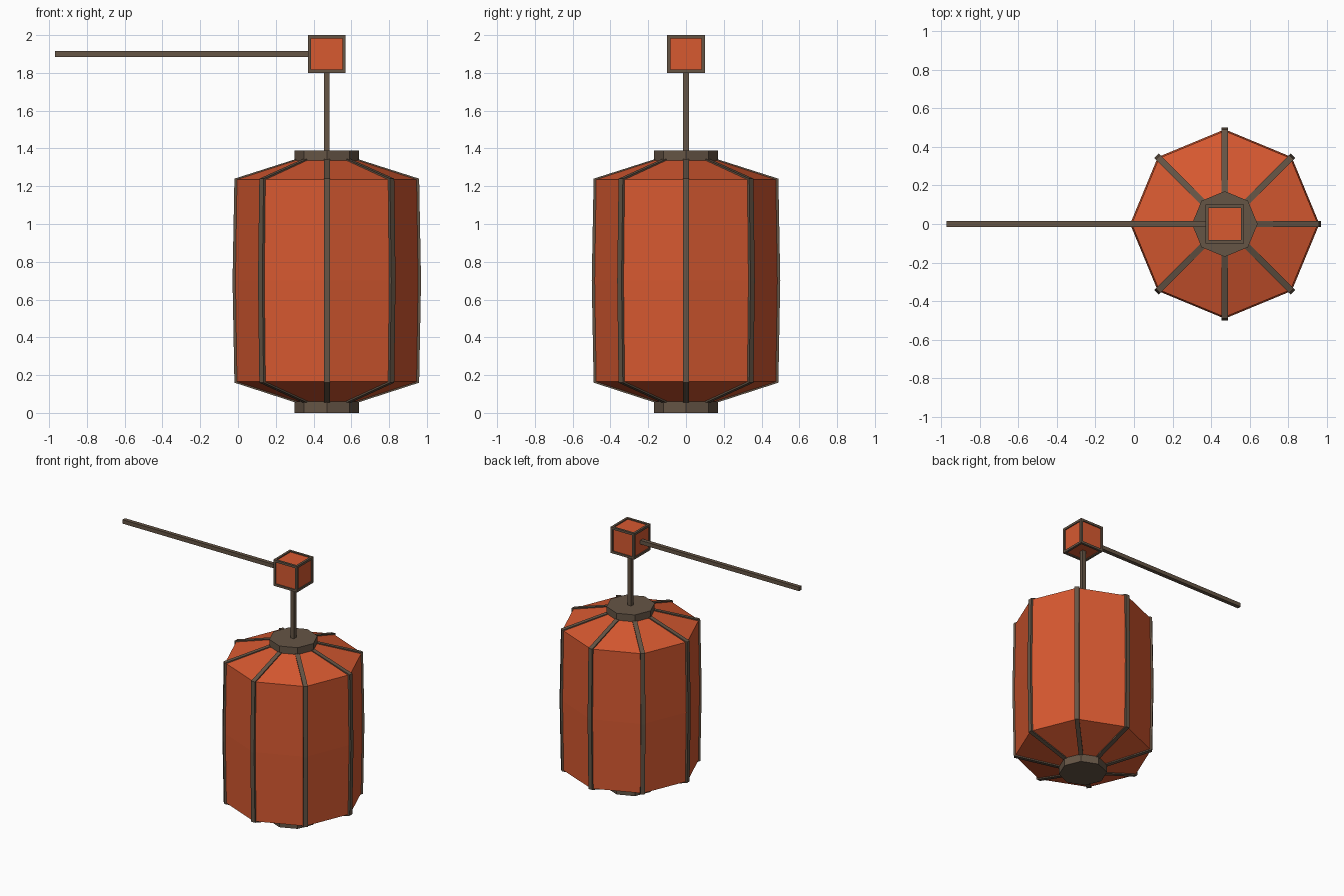
import bpy, bmesh
from math import cos, sin, pi

if "Cube" in bpy.data.objects:
    bpy.data.objects.remove(bpy.data.objects["Cube"])

CX, SIDES = 0.47, 8


def material(name, color):
    m = bpy.data.materials.new(name)
    m.diffuse_color = color
    m.use_nodes = True
    m.node_tree.nodes["Principled BSDF"].inputs["Base Color"].default_value = m.diffuse_color
    return m


PAPER = material("orange_paper", (0.68, 0.10, 0.03, 1))
WOOD = material("brown_wood", (0.13, 0.09, 0.06, 1))


def make(name, verts, faces, mat):
    me = bpy.data.meshes.new(name)
    me.from_pydata(verts, [], faces)
    bm = bmesh.new()
    bm.from_mesh(me)
    bmesh.ops.recalc_face_normals(bm, faces=bm.faces)
    bm.to_mesh(me)
    bm.free()
    me.materials.append(mat)
    ob = bpy.data.objects.new(name, me)
    bpy.context.collection.objects.link(ob)
    return ob


def lathe(name, profile, mat):
    """Eight-sided body from a (radius, z) profile, closed at both ends."""
    n = len(profile)
    verts = [(CX + r * cos(2 * pi * k / SIDES), r * sin(2 * pi * k / SIDES), z)
             for r, z in profile for k in range(SIDES)]
    faces = [(i * SIDES + k, i * SIDES + (k + 1) % SIDES,
              (i + 1) * SIDES + (k + 1) % SIDES, (i + 1) * SIDES + k)
             for i in range(n - 1) for k in range(SIDES)]
    faces += [tuple(range(SIDES)), tuple(range((n - 1) * SIDES, n * SIDES))]
    return make(name, verts, faces, mat)


def box(name, center, size, mat):
    verts = [tuple(c + s * d / 2 for c, d, s in zip(center, size, (x, y, z)))
             for x in (-1, 1) for y in (-1, 1) for z in (-1, 1)]
    faces = [(0, 1, 3, 2), (4, 6, 7, 5), (0, 4, 5, 1), (2, 3, 7, 6), (0, 2, 6, 4), (1, 5, 7, 3)]
    return make(name, verts, faces, mat)


# Paper shade with a slight bulge, and its end caps
lathe("paper_shade", [(0.16, 0.06), (0.482, 0.165), (0.49, 0.70), (0.482, 1.235), (0.16, 1.34)], PAPER)
lathe("bottom_cap", [(0.17, 0.0), (0.17, 0.06)], WOOD)
lathe("top_cap", [(0.17, 1.335), (0.17, 1.39)], WOOD)

# Ribs following the shade corners
outer = [(0.15, 0.05), (0.489, 0.16), (0.499, 0.70), (0.489, 1.24), (0.15, 1.348)]
inner = [(0.15, 0.075), (0.47, 0.178), (0.48, 0.70), (0.47, 1.222), (0.15, 1.325)]
section = [p for pair in zip(outer, inner) for p in pair]
for k in range(SIDES):
    c, s = cos(2 * pi * k / SIDES), sin(2 * pi * k / SIDES)
    verts = [(CX + r * c - w * s, r * s + w * c, z)
             for r, z in section for w in (-0.016, 0.016)]
    faces = [(0, 1, 3, 2), (16, 18, 19, 17)]
    for i in range(0, 16, 4):
        faces += [(i, i + 1, i + 5, i + 4), (i + 2, i + 6, i + 7, i + 3),
                  (i, i + 4, i + 6, i + 2), (i + 1, i + 3, i + 7, i + 5)]
    make(f"rib_{k + 1}", verts, faces, WOOD)

# Hanging rod and carrying pole
box("hanging_rod", (CX, 0, 1.60), (0.03, 0.03, 0.44), WOOD)
box("carrying_pole", (-0.295, 0, 1.90), (1.35, 0.03, 0.03), WOOD)

# Small cube with a wooden edge frame
box("cube_panels", (CX, 0, 1.90), (0.184, 0.184, 0.184), PAPER)
T = 0.017
for axis in range(3):
    for a in (-1, 1):
        for b in (-1, 1):
            off, size = [0, 0, 0], [T, T, T]
            size[axis] = 0.2
            off[(axis + 1) % 3] = a * (0.1 - T / 2)
            off[(axis + 2) % 3] = b * (0.1 - T / 2)
            box("cube_frame_bar", (CX + off[0], off[1], 1.90 + off[2]), size, WOOD)
